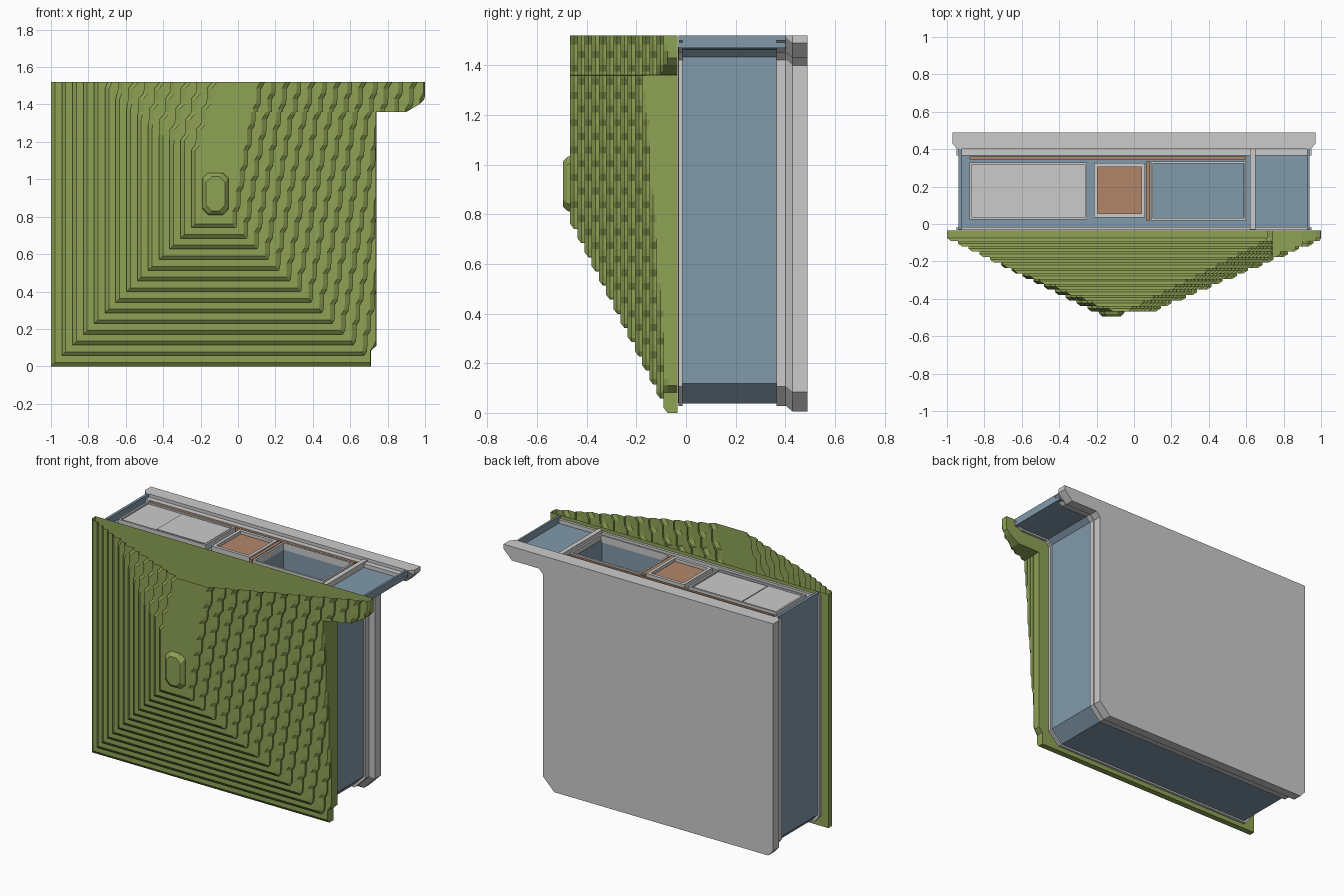
import bpy, bmesh, math

if "Cube" in bpy.data.objects:
    bpy.data.objects.remove(bpy.data.objects["Cube"])

TOP = 1.52

def material(name, rgb):
    m = bpy.data.materials.new(name)
    m.diffuse_color = (*rgb, 1)
    m.use_nodes = True
    m.node_tree.nodes["Principled BSDF"].inputs["Base Color"].default_value = m.diffuse_color
    return m

GREEN = material("moss_green", (0.27, 0.36, 0.09))
BLUE = material("slate_blue", (0.22, 0.32, 0.40))
COPPER = material("copper", (0.45, 0.24, 0.14))

def loft(name, rings, mat=None, cap_start=True, cap_end=True, closed=True):
    """Bridge equal-length rings of (x, y, z) points, capping the ends."""
    bm = bmesh.new()
    vs = [[bm.verts.new(p) for p in r] for r in rings]
    n = len(rings[0])
    for a, b in zip(vs, vs[1:]):
        for k in range(n if closed else n - 1):
            j = (k + 1) % n
            bm.faces.new((a[k], a[j], b[j], b[k]))
    if cap_start:
        bm.faces.new(vs[0])
    if cap_end:
        bm.faces.new(vs[-1])
    bmesh.ops.remove_doubles(bm, verts=bm.verts, dist=0.0004)
    bmesh.ops.recalc_face_normals(bm, faces=bm.faces)
    me = bpy.data.meshes.new(name)
    bm.to_mesh(me)
    bm.free()
    ob = bpy.data.objects.new(name, me)
    bpy.context.collection.objects.link(ob)
    if mat:
        me.materials.append(mat)
    return ob

def rect(x, y, d, h):
    return [(x[0] + d, y[0] + d, h), (x[1] - d, y[0] + d, h),
            (x[1] - d, y[1] - d, h), (x[0] + d, y[1] - d, h)]

def box(name, x, y, z, mat=None):
    return loft(name, [rect(x, y, 0, z[0]), rect(x, y, 0, z[1])], mat)

def frame(name, x, y, z, w, mat=None):
    """Raised rectangular border."""
    return loft(name, [rect(x, y, d, h) for d, h in
                       ((0, z[0]), (0, z[1]), (w, z[1]), (w, z[0]))], mat, False, False)

# Stepped facade: an open shell of zigzag contours, one per depth level
LEVELS = 14
rows = sorted([k * 0.0275 for k in range(55)] + [1.359, 1.361, TOP])

def zigzag(z, phase, period=0.11):
    u = z / period + phase
    return (math.floor(u) + min((u % 1) / 0.3, 1) - phase - 0.5) * period

def contour(level, inset, y):
    i = level + inset
    phase = 0.5 * (level % 2)
    zb = 0.057 * i
    left, right = [], []
    for r in rows:
        z = max(r, zb)
        zz = zigzag(z, phase)
        turn = 1.12 + (13 - i) * 0.046        # left side leans back above here
        left.append((-1 + 0.0577 * i + 0.27 * max(0, zz - turn), y, z))
        xr = 0.74 + 0.18 * zz - 0.068 * i
        if z < 1.36:                          # straight trimmed side
            xr = min(xr, (0.71 if z < 0.09 else 0.74) - 0.008 * inset)
        else:                                 # overhanging arm
            xr = min(xr + 0.01, 0.9 + 1.7 * (z - 1.36), 1.0)
        right.append((xr, y, z))
    return left[::-1] + right

rings = [contour(0, 0, -0.035)]
for lv in range(LEVELS):
    y = -0.09 - 0.029 * lv
    if lv:
        rings.append(contour(lv, 0, y + 0.029))
    rings += [contour(lv, 0, y + 0.016), contour(lv, 0.36, y)]
loft("stepped_facade", rings, GREEN, closed=False)

# Small raised boss at the peak of the facade
def boss(d, y):
    x0, x1, z0, z1, c = -0.19 + d, -0.05 - d, 0.81 + d, 1.035 - d, 0.03
    return [(x0 + c, y, z0), (x1 - c, y, z0), (x1, y, z0 + c), (x1, y, z1 - c),
            (x1 - c, y, z1), (x0 + c, y, z1), (x0, y, z1 - c), (x0, y, z0 + c)]
loft("peak_boss", [boss(0, -0.466), boss(0.005, -0.48), boss(0.02, -0.495)], GREEN,
     cap_start=False)

# Building outline, with the arm at top right; d insets it
def outline(d, y, top):
    pts = [(-.97 + d, top), (-.97 + d, .045 + d), (-.935 + d, .005 + d), (.605 - d, .005 + d),
           (.685 - d, .085 + d), (.685 - d, 1.40 + d), (.715 - d, 1.43 + d),
           (.91 - d, 1.43 + d), (.97 - d, 1.49 + d), (.97 - d, top)]
    return [(x, y, min(z, top)) for x, z in pts]

body = loft("main_body", [outline(.033, -.032, 1.475), outline(.033, .402, 1.475)], BLUE)
loft("back_slab", [outline(.025, .40, TOP), outline(0, .43, TOP), outline(0, .49, TOP)])
for nm, a, b in (("front_trim", -.031, -.015), ("rear_trim", .365, .401)):
    loft(nm, [outline(.022, a, 1.50), outline(.022, b, 1.50)])

# Deep open pit in the roof, cut and applied so no helper remains
pit = box("pit_cutter", (.10, .585), (.03, .325), (1.0, 1.51))
pit.hide_render = True
mod = body.modifiers.new("pit", "BOOLEAN")
mod.object = pit
mod.solver = "EXACT"
bpy.context.view_layer.objects.active = body
bpy.ops.object.modifier_apply(modifier="pit")
bpy.data.objects.remove(pit)
frame("pit_rim", (.09, .60), (.02, .335), (1.46, 1.505), .012)

# Roof blocks
box("large_roof_block", (-.88, -.25), (.025, .33), (1.46, 1.50))
box("large_roof_panel", (-.62, -.27), (.05, .31), (1.49, 1.505))
frame("large_roof_rim", (-.88, -.25), (.025, .33), (1.48, 1.51), .012)
box("small_roof_block", (-.20, .05), (.05, .31), (1.46, 1.49), COPPER)
frame("small_roof_rim", (-.215, .06), (.035, .325), (1.46, 1.51), .02)
box("copper_divider", (.065, .085), (.02, .335), (1.46, 1.505), COPPER)
box("copper_rail", (-.88, .60), (.345, .36), (1.46, 1.50), COPPER)

# Cross wall between the roof and the arm, and the left outer wall
box("arm_wall", (.62, .65), (-.03, .40), (1.46, 1.51))
box("left_wall", (-.937, -.92), (-.03, .40), (1.46, TOP), BLUE)
box("arm_end_wall", (.925, .938), (-.03, .40), (1.47, TOP), BLUE)
